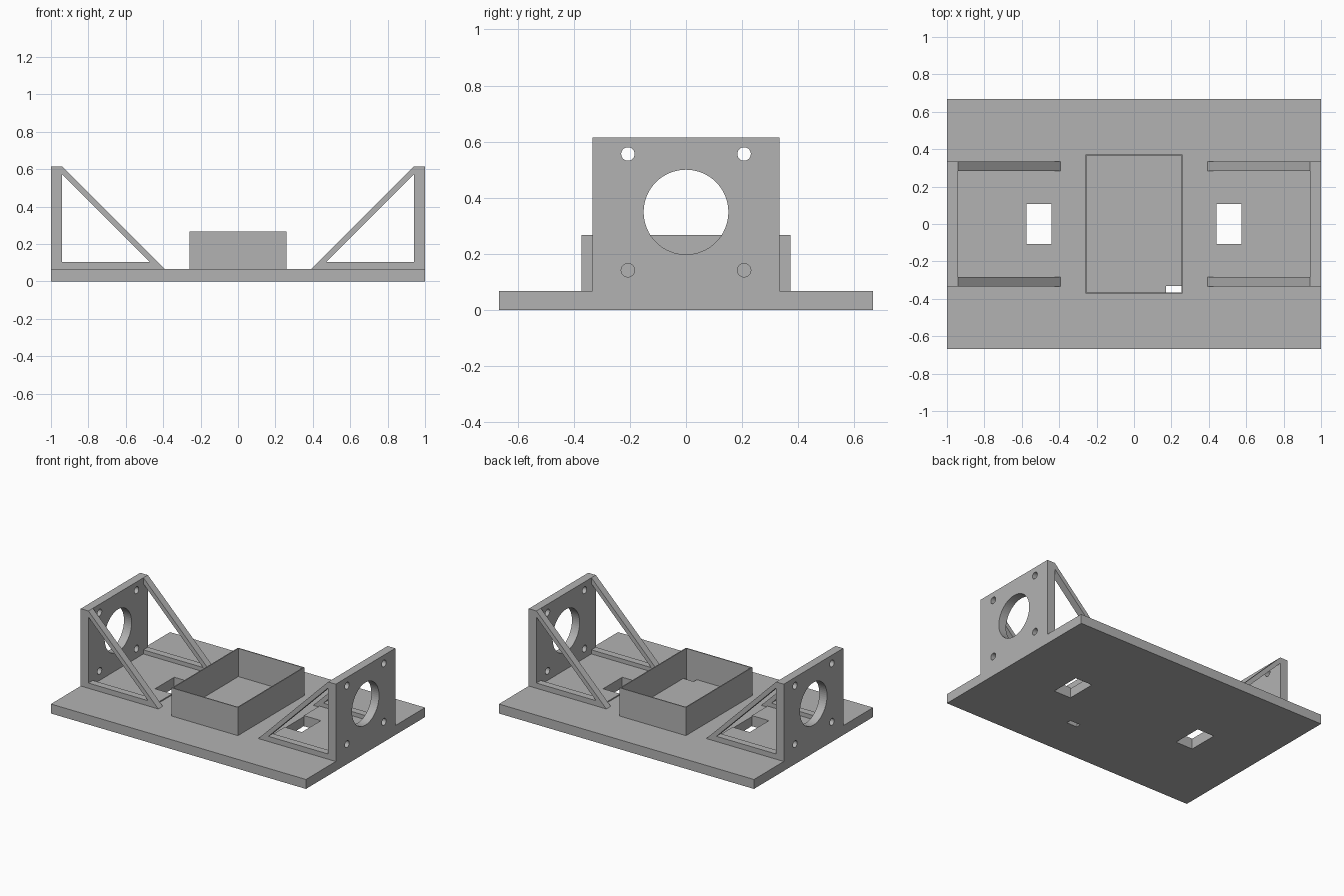
import bpy
import bmesh
from mathutils import Matrix, Vector

old = bpy.data.objects.get("Cube")
if old:
    bpy.data.objects.remove(old, do_unlink=True)

GREY = (0.45, 0.45, 0.45, 1.0)
grey = bpy.data.materials.new("plain grey")
grey.use_nodes = True
grey.diffuse_color = GREY
grey.node_tree.nodes["Principled BSDF"].inputs["Base Color"].default_value = GREY

BASE_TOP = 0.067
WALL_TOP = 0.615
WALL_IN = 0.94      # inner face of the end walls
HALF_W = 0.333      # half width of the end walls
BRACE = 0.05        # brace thickness


def finish(bm, name):
    bmesh.ops.recalc_face_normals(bm, faces=bm.faces)
    mesh = bpy.data.meshes.new(name)
    bm.to_mesh(mesh)
    bm.free()
    mesh.materials.append(grey)
    obj = bpy.data.objects.new(name, mesh)
    bpy.context.collection.objects.link(obj)
    return obj


def box(name, x, y, z):
    """Box from three (low, high) ranges."""
    bm = bmesh.new()
    bmesh.ops.create_cube(bm, size=1)
    for v in bm.verts:
        v.co = Vector([(lo + hi) / 2 + c * (hi - lo)
                       for c, (lo, hi) in zip(v.co, (x, y, z))])
    return finish(bm, name)


def rod(name, x, y, z, radius, sides):
    """Cylinder lying along x, for cutting round holes."""
    bm = bmesh.new()
    bmesh.ops.create_cone(bm, cap_ends=True, segments=sides, radius1=radius,
                          radius2=radius, depth=0.3,
                          matrix=Matrix.Translation((x, y, z))
                          @ Matrix.Rotation(1.5707963, 4, 'Y'))
    return finish(bm, name)


def cut(obj, cutters):
    """Subtract the cutters, bake the result and discard the cutters."""
    for c in cutters:
        mod = obj.modifiers.new("cut", 'BOOLEAN')
        mod.operation = 'DIFFERENCE'
        mod.solver = 'EXACT'
        mod.object = c
    deps = bpy.context.evaluated_depsgraph_get()
    deps.update()
    baked = bpy.data.meshes.new_from_object(obj.evaluated_get(deps))
    obj.modifiers.clear()
    obj.data = baked
    for c in cutters:
        bpy.data.objects.remove(c, do_unlink=True)


def brace(name, side, y0):
    """Triangular frame: outer and inner triangles bridged, then thickened."""
    outer = [(WALL_IN, BASE_TOP), (WALL_IN, WALL_TOP), (0.392, BASE_TOP)]
    inner = [(WALL_IN, 0.104), (WALL_IN, 0.572), (0.472, 0.104)]
    bm = bmesh.new()
    o, i = [[bm.verts.new((side * x, y0, z)) for x, z in tri]
            for tri in (outer, inner)]
    # Sloping strut and foot bar; the end wall closes the third side
    bm.faces.new((o[1], o[2], i[2], i[1]))
    bm.faces.new((o[2], o[0], i[0], i[2]))
    made = bmesh.ops.extrude_face_region(bm, geom=bm.faces[:])
    verts = [g for g in made["geom"] if isinstance(g, bmesh.types.BMVert)]
    bmesh.ops.translate(bm, verts=verts, vec=(0, BRACE, 0))
    return finish(bm, name)


def span(side, a, b):
    return tuple(sorted((side * a, side * b)))


# Base plate with two cable windows and a small slot in the tray corner
plate = box("base_plate", (-1, 1), (-0.667, 0.667), (0, BASE_TOP))
windows = [box("window_cutter", span(s, 0.441, 0.575), (-0.107, 0.107), (-0.1, 0.2))
           for s in (-1, 1)]
slot = box("slot_cutter", (0.171, 0.253), (-0.365, -0.331), (-0.1, 0.2))
cut(plate, windows + [slot])

# Open tray in the middle, without a floor of its own
tray = box("tray_walls", (-0.26, 0.26), (-0.372, 0.372), (BASE_TOP, 0.267))
cut(tray, [box("tray_cutter", (-0.253, 0.253), (-0.365, 0.365), (0, 0.4))])

# Mirrored end brackets
for side, label in ((1, "left"), (-1, "right")):
    wall = box(label + "_end_wall", span(side, WALL_IN, 1),
               (-HALF_W, HALF_W), (BASE_TOP, WALL_TOP))
    holes = [rod("bore_cutter", side * 0.97, 0, 0.349, 0.151, 64)]
    holes += [rod("screw_cutter", side * 0.97, y, z, 0.024, 32)
              for y in (-0.207, 0.207) for z in (0.142, 0.556)]
    cut(wall, holes)

    # Shallow pad between the braces, starting at the window edge
    pad = box(label + "_pad", span(side, 0.441, WALL_IN),
              (BRACE - HALF_W, HALF_W - BRACE), (BASE_TOP, 0.075))
    cut(pad, [box("pad_cutter", span(side, 0.4, 0.575), (-0.107, 0.107), (0, 0.2))])

    brace(label + "_front_brace", side, -HALF_W)
    brace(label + "_back_brace", side, HALF_W - BRACE)
